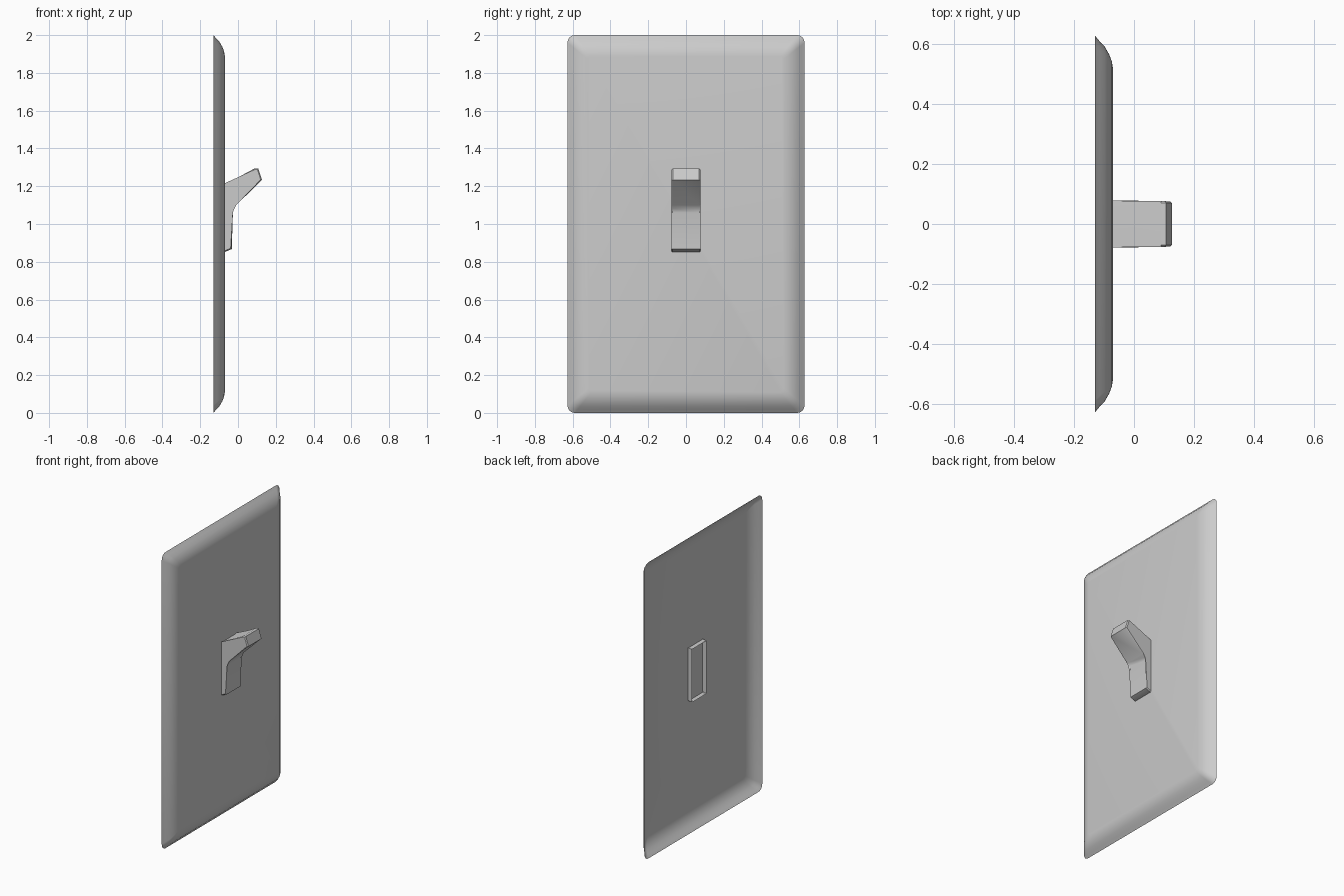
import bpy, bmesh, math

if "Cube" in bpy.data.objects:
    bpy.data.objects.remove(bpy.data.objects["Cube"])


def finish(name, bm, angle):
    bmesh.ops.recalc_face_normals(bm, faces=bm.faces)
    me = bpy.data.meshes.new(name)
    bm.to_mesh(me)
    bm.free()
    ob = bpy.data.objects.new(name, me)
    bpy.context.collection.objects.link(ob)
    bpy.ops.object.select_all(action='DESELECT')
    ob.select_set(True)
    bpy.context.view_layer.objects.active = ob
    bpy.ops.object.shade_smooth_by_angle(angle=math.radians(angle))
    return ob


def rounded_ring(bm, x, hy, hz, r, n=4):
    # rounded rectangle in the yz plane, centred on z = 1
    verts = []
    for i, (sy, sz) in enumerate([(1, 1), (-1, 1), (-1, -1), (1, -1)]):
        for k in range(n + 1):
            a = math.pi / 2 * (i + k / n)
            verts.append(bm.verts.new((x, sy * (hy - r) + r * math.cos(a),
                                       1 + sz * (hz - r) + r * math.sin(a))))
    return verts


def bridge(bm, a, b):
    for i in range(len(a)):
        j = (i + 1) % len(a)
        bm.faces.new((a[i], a[j], b[j], b[i]))


# wall plate: thin shell with curved border, open at the back
bm = bmesh.new()
profile = [(-.13, 0), (-.115, .018), (-.098, .036), (-.083, .062), (-.074, .085), (-.07, .11)]
rings = [rounded_ring(bm, x, .628 - d, 1 - d, .04 - .2 * d) for x, d in profile]
for a, b in zip(rings, rings[1:]):
    bridge(bm, a, b)
bm.faces.new(rings[-1])
finish("wall_plate", bm, 40)

# toggle switch: side profile (x, z) swept across y, open at the rear
side = [(-.10, 1.21), (-.07, 1.21), (.09, 1.295), (.107, 1.295), (.127, 1.233),
        (-.01, 1.1), (-.026, 1.082), (-.033, 1.06), (-.033, .867), (-.07, .852), (-.10, .852)]
bm = bmesh.new()
left, right = ([bm.verts.new((x, s * (.078 - .02 * max(0, x)), z)) for x, z in side]
               for s in (-1, 1))
for i in range(len(side) - 1):
    bm.faces.new((left[i], left[i + 1], right[i + 1], right[i]))
bm.faces.new(left)
bm.faces.new(right)
# chamfer the long side edges and the tip
edges = [e for e in bm.edges if not e.is_boundary and len(e.link_faces) == 2
         and abs(e.verts[0].co.y - e.verts[1].co.y) < .02
         and max(v.co.x for v in e.verts) > -.06]
bmesh.ops.bevel(bm, geom=edges, offset=.006, segments=1, affect='EDGES', profile=.5)
finish("toggle_switch", bm, 28)
